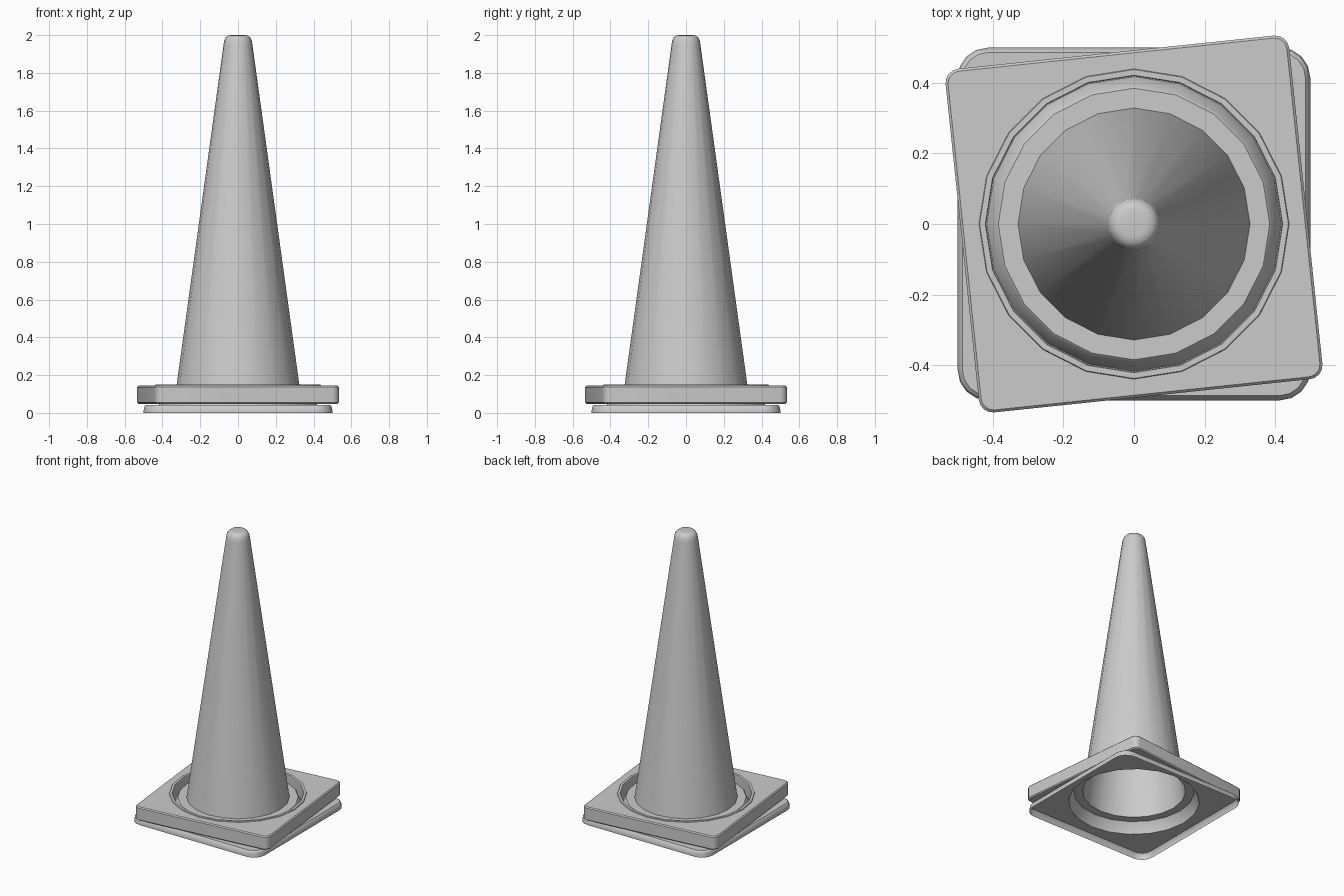
import bpy, bmesh, math

if "Cube" in bpy.data.objects:
    bpy.data.objects.remove(bpy.data.objects["Cube"])

SIDES = 20


def circle(r, z):
    return [(r * math.cos(2 * math.pi * i / SIDES),
             r * math.sin(2 * math.pi * i / SIDES), z) for i in range(SIDES)]


def square(h, r, z):
    """Rounded square loop, five points per corner."""
    pts = []
    for k in range(4):
        mid = math.radians(45 + 90 * k)
        cx = (h - r) * math.sqrt(2) * math.cos(mid)
        cy = (h - r) * math.sqrt(2) * math.sin(mid)
        for i in range(5):
            a = math.radians(90 * k + 22.5 * i)
            pts.append((cx + r * math.cos(a), cy + r * math.sin(a), z))
    return pts


def skin(name, loops, closed=False, cap=False):
    """Bridge successive loops into one surface."""
    bm = bmesh.new()
    rings = [[bm.verts.new(p) for p in loop] for loop in loops]
    pairs = list(zip(rings, rings[1:]))
    if closed:
        pairs.append((rings[-1], rings[0]))
    for a, b in pairs:
        for i in range(SIDES):
            j = (i + 1) % SIDES
            bm.faces.new((a[i], a[j], b[j], b[i]))
    if cap:
        bm.faces.new(rings[-1])
    me = bpy.data.meshes.new(name)
    bm.to_mesh(me)
    bm.free()
    ob = bpy.data.objects.new(name, me)
    bpy.context.collection.objects.link(ob)
    bpy.ops.object.select_all(action='DESELECT')
    ob.select_set(True)
    bpy.context.view_layer.objects.active = ob
    bpy.ops.object.shade_smooth_by_angle(angle=math.radians(30))
    return ob


# Hollow cone with its thin square foot, step and rounded tip
foot = [square(0.50, 0.085, 0.0), square(0.50, 0.085, 0.012),
        square(0.495, 0.08, 0.034), square(0.487, 0.075, 0.043)]
body = [(0.418, 0.043), (0.392, 0.112), (0.385, 0.118), (0.329, 0.118),
        (0.077, 1.945), (0.073, 1.97), (0.065, 1.987), (0.053, 1.997), (0.037, 2.0)]
skin("cone_body", foot + [circle(r, z) for r, z in body], cap=True)

# Twisted square weight plate with a round hole and a slight rim
plate = [square(0.483, 0.035, 0.048), square(0.49, 0.04, 0.055),
         square(0.49, 0.04, 0.137), square(0.483, 0.035, 0.144),
         circle(0.44, 0.144), circle(0.438, 0.149), circle(0.422, 0.149),
         circle(0.42, 0.146), circle(0.42, 0.048)]
weight = skin("weight_plate", plate, closed=True)
weight.rotation_euler.z = math.radians(6)
# Keep the hole aligned with the cone's facets
for v in weight.data.vertices[4 * SIDES:]:
    a = math.radians(-6)
    x, y = v.co.x, v.co.y
    v.co.x = x * math.cos(a) - y * math.sin(a)
    v.co.y = x * math.sin(a) + y * math.cos(a)
